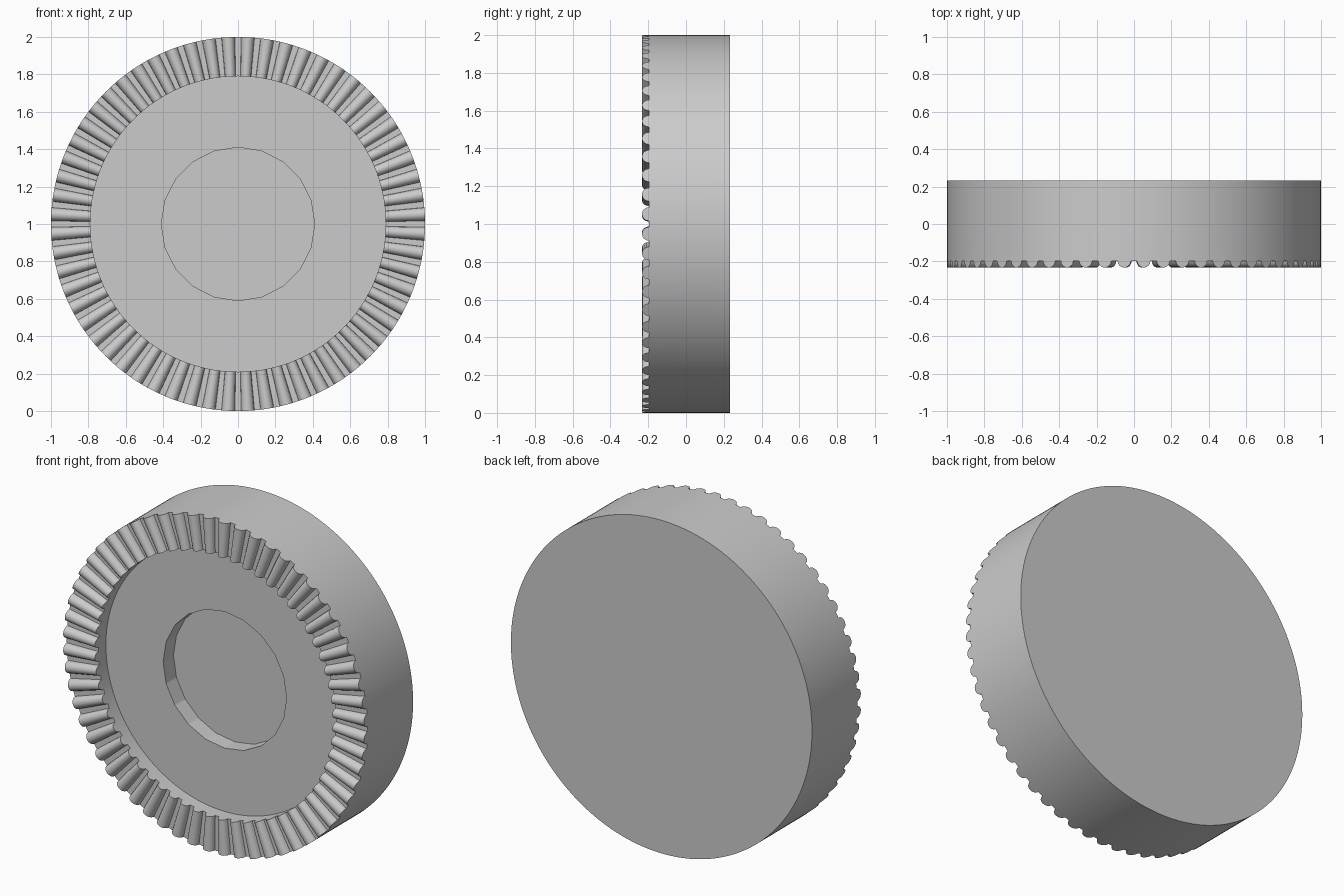
import bpy, bmesh, math

cube = bpy.data.objects.get("Cube")
if cube:
    bpy.data.objects.remove(cube)

TEETH, HOLE_SIDES = 60, 20
OUTER, INNER, HOLE = 1.0, 0.79, 0.41
BACK, GAP_Y, TOOTH = 0.233, -0.197, 0.036
FLOOR_Y, HOLE_Y = -0.125, -0.027
STEPS = 8

grey = bpy.data.materials.new("plain_grey")
grey.use_nodes = True
colour = (0.6, 0.6, 0.6, 1)
grey.diffuse_color = colour
grey.node_tree.nodes["Principled BSDF"].inputs["Base Color"].default_value = colour


def hole_radius(angle):
    """Radius of the many-sided centre recess at an angle."""
    side = 2 * math.pi / HOLE_SIDES
    return HOLE * math.cos(side / 2) / math.cos(angle % side - side / 2)


# Angles around the ring with the height of the rounded teeth at each
pitch = 2 * math.pi / TEETH
columns = []
for i in range(TEETH):
    columns.append((i * pitch, 0.0))
    for k in range(STEPS + 1):
        t = math.pi * k / STEPS
        columns.append(((i + 0.5) * pitch - 0.036 * math.cos(t), TOOTH * math.sin(t)))

# Sweep the section around the axis: rim, toothed face, dished face, centre recess
bm = bmesh.new()
rings = []
for angle, height in columns:
    hole = hole_radius(angle)
    section = [(OUTER, BACK), (OUTER, GAP_Y - height), (INNER, GAP_Y - height),
               (INNER, FLOOR_Y), (hole, FLOOR_Y), (hole, HOLE_Y)]
    rings.append([bm.verts.new((r * math.cos(angle), y, 1 + r * math.sin(angle)))
                  for r, y in section])
for n, a in enumerate(rings):
    b = rings[(n + 1) % len(rings)]
    for j in range(len(a) - 1):
        bm.faces.new((a[j], a[j + 1], b[j + 1], b[j]))

# Flat back and floor of the centre recess
bm.faces.new([ring[0] for ring in rings])
bm.faces.new([ring[-1] for ring in rings])
bmesh.ops.recalc_face_normals(bm, faces=bm.faces)

mesh = bpy.data.meshes.new("toothed_disc")
bm.to_mesh(mesh)
bm.free()
mesh.materials.append(grey)
disc = bpy.data.objects.new("toothed_disc", mesh)
bpy.context.collection.objects.link(disc)

# Smooth the rim and teeth while keeping hard edges
bpy.ops.object.select_all(action="DESELECT")
disc.select_set(True)
bpy.context.view_layer.objects.active = disc
bpy.ops.object.shade_smooth_by_angle(angle=math.radians(30))
